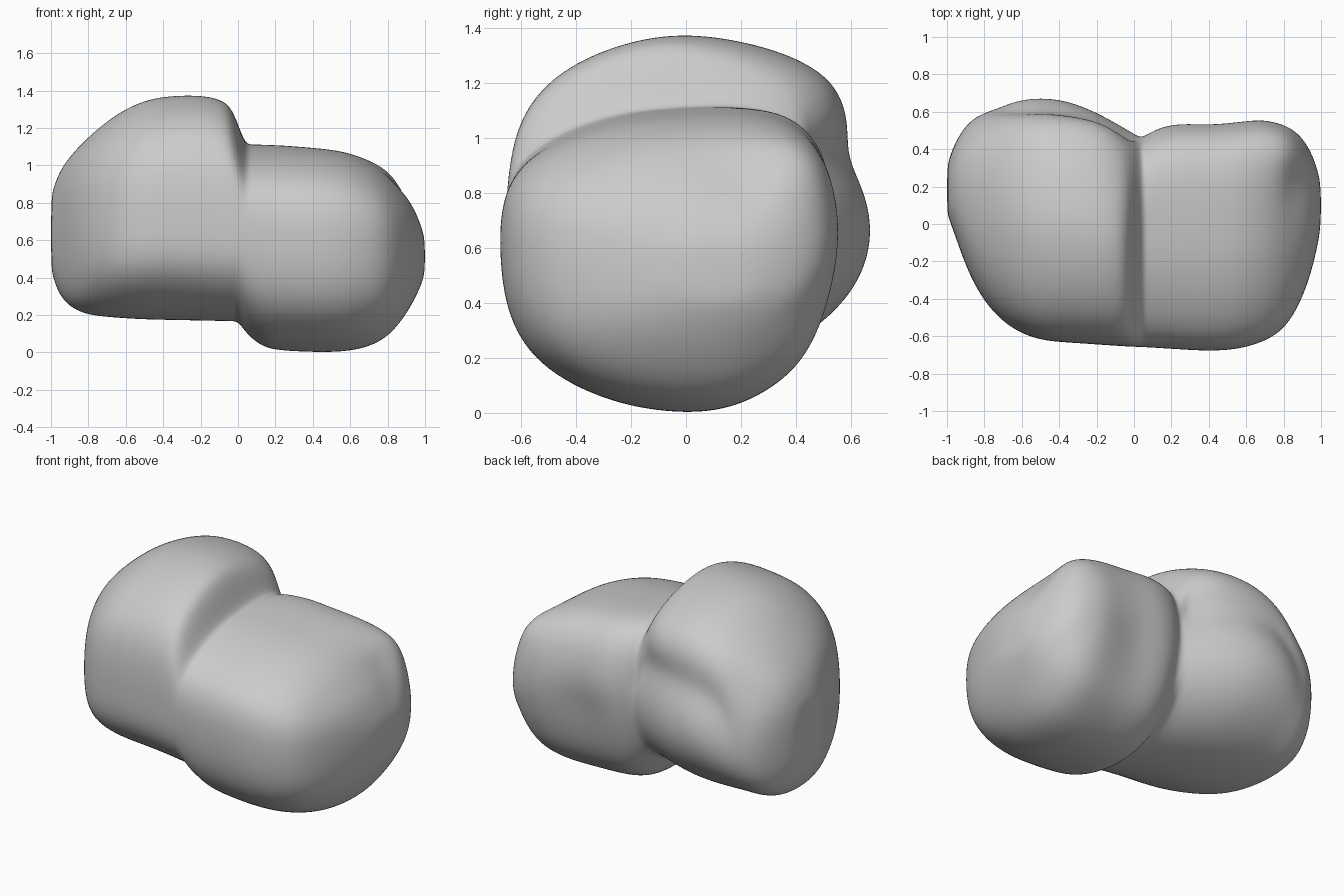
import bpy
import bmesh
import math
from mathutils import Vector

cube = bpy.data.objects.get("Cube")
if cube:
    bpy.data.objects.remove(cube, do_unlink=True)

# Cross-sections (y, z) of the two lobes, from mid front over the top and round
TALL_LOBE = [(-.62, .68), (-.615, .9), (-.57, 1.1), (-.42, 1.25), (-.2, 1.34),
             (0, 1.375), (.2, 1.355), (.4, 1.3), (.54, 1.21), (.59, 1.08),
             (.58, .95), (.65, .82), (.68, .67), (.64, .5), (.5, .33),
             (.28, .21), (0, .175), (-.25, .21), (-.48, .33), (-.61, .48)]
LOW_LOBE = [(-.68, .62), (-.67, .78), (-.61, .91), (-.43, 1.02), (-.2, 1.085),
            (0, 1.1), (.2, 1.11), (.36, 1.09), (.46, 1.01), (.51, .9),
            (.535, .78), (.54, .67), (.53, .55), (.49, .37), (.4, .16),
            (.2, .03), (0, 0), (-.28, .04), (-.55, .18), (-.66, .38)]
# Rounded box section of the two ends
END = []
for step in range(len(TALL_LOBE)):
    angle = math.tau * step / len(TALL_LOBE)
    c, s = math.cos(angle), math.sin(angle)
    END.append((-math.copysign(abs(c) ** .8, c), math.copysign(abs(s) ** .8, s)))

# Outlines along x: highest, lowest, foremost and rearmost extents
TOP = [(-1, .82), (-.97, .95), (-.88, 1.07), (-.7, 1.25), (-.5, 1.35), (-.3, 1.38),
       (-.15, 1.37), (-.05, 1.34), (0, 1.22), (.04, 1.11), (.3, 1.1), (.6, 1.07),
       (.75, 1), (.85, .9), (.93, .8), (.98, .68), (1, .6)]
BOTTOM = [(-1, .45), (-.97, .33), (-.92, .25), (-.8, .19), (-.5, .175), (0, .165),
          (.06, .08), (.15, .02), (.3, 0), (.6, .0), (.75, .04), (.85, .13),
          (.92, .23), (.98, .36), (1, .43)]
FRONT = [(-1, .06), (-.95, -.08), (-.85, -.36), (-.7, -.54), (-.5, -.615), (0, -.65),
         (.5, -.68), (.75, -.61), (.85, -.5), (.93, -.32), (.98, -.13), (1, 0)]
BACK = [(-1, .3), (-.97, .42), (-.85, .6), (-.7, .66), (-.47, .68), (-.3, .65),
        (-.15, .57), (.04, .46), (.2, .54), (.45, .53), (.7, .555), (.85, .51),
        (.95, .4), (.98, .3), (1, .2)]
STATIONS = [-1, -.985, -.95, -.88, -.78, -.65, -.5, -.35, -.2, -.1, -.04, 0, .04,
            .08, .15, .25, .4, .55, .68, .78, .86, .93, .98, 1]

# Soft bumps and dents: centre, radius, push
DENTS = [((-.8, .56, .96), .12, (.02, -.04, 0)),
         ((-.14, .5, 1.15), .17, (0, .06, 0)),
         ((.88, .22, .85), .09, (-.03, 0, -.02)),
         ((.78, .38, .9), .12, (.04, .02, .03)),
         ((.35, .5, .5), .18, (0, -.04, 0))]


def sample(outline, x):
    for (xa, a), (xb, b) in zip(outline, outline[1:]):
        if x <= xb:
            return a + (b - a) * (x - xa) / (xb - xa)
    return outline[-1][1]


def normalise(section):
    ys, zs = zip(*section)
    return [Vector(((y - min(ys)) / (max(ys) - min(ys)) - .5,
                    (z - min(zs)) / (max(zs) - min(zs)) - .5)) for y, z in section]


def smoothstep(x, start, end):
    t = min(max((x - start) / (end - start), 0), 1)
    return t * t * (3 - 2 * t)


def ring_points(x, tall, low, end):
    to_low = smoothstep(x, -.06, .08)
    to_end = max(smoothstep(-x, .6, .9), smoothstep(x, .8, 1))
    front, back = sample(FRONT, x), sample(BACK, x)
    bottom, top = sample(BOTTOM, x), sample(TOP, x)
    grow = 1.016  # makes up for the shrinkage of the subdivision
    for a, b, c in zip(tall, low, end):
        u, v = a.lerp(b, to_low).lerp(c, to_end)
        yield Vector((x, (front + back) / 2 + u * (back - front) * grow,
                      (bottom + top) / 2 + v * (top - bottom) * grow))


def push_dents(verts):
    for v in verts:
        shift = Vector()
        for centre, radius, push in DENTS:
            distance = (v.co - Vector(centre)).length
            shift += Vector(push) * math.exp(-(distance / radius) ** 2)
        v.co += shift


# Loft the body through the rings
bm = bmesh.new()
sections = [normalise(s) for s in (TALL_LOBE, LOW_LOBE, END)]
rings = [[bm.verts.new(p) for p in ring_points(x, *sections)] for x in STATIONS]
count = len(END)
for near, far in zip(rings, rings[1:]):
    for i in range(count):
        j = (i + 1) % count
        bm.faces.new((near[i], near[j], far[j], far[i]))
bm.faces.new(rings[0])
bm.faces.new(rings[-1])
push_dents(bm.verts)
bmesh.ops.recalc_face_normals(bm, faces=bm.faces)

mesh = bpy.data.meshes.new("two_lobed_body")
bm.to_mesh(mesh)
bm.free()
body = bpy.data.objects.new("two_lobed_body", mesh)
bpy.context.collection.objects.link(body)
mesh.shade_smooth()
subdivision = body.modifiers.new("smooth_surface", "SUBSURF")
subdivision.levels = subdivision.render_levels = 3

# Plain grey material
grey = bpy.data.materials.new("light_grey")
grey.use_nodes = True
colour = (.6, .6, .6, 1)
grey.diffuse_color = colour
grey.node_tree.nodes["Principled BSDF"].inputs["Base Color"].default_value = colour
mesh.materials.append(grey)
